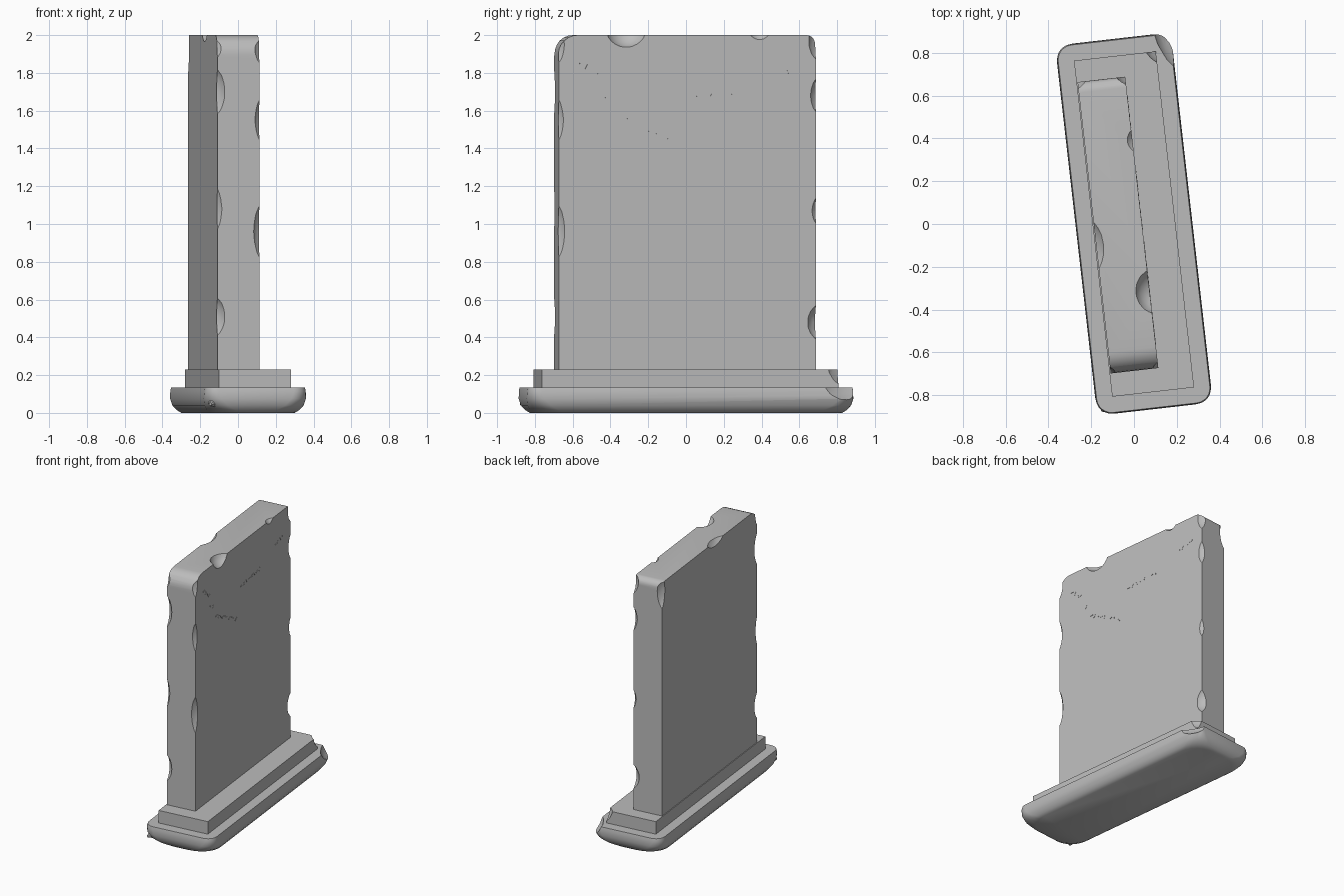
import bpy, bmesh, math
from mathutils import Matrix, Vector

cube = bpy.data.objects.get("Cube")
if cube:
    bpy.data.objects.remove(cube, do_unlink=True)

TURN = Matrix.Rotation(math.radians(6.5), 4, 'Z')
stone = bpy.data.materials.new("grey stone")
stone.use_nodes = True
GREY = (0.5, 0.5, 0.5, 1)
stone.diffuse_color = GREY
stone.node_tree.nodes["Principled BSDF"].inputs["Base Color"].default_value = GREY


def make(name, bm, at=(0, 0)):
    """Turn a bmesh into a stone part in the skewed frame of the monument."""
    bmesh.ops.recalc_face_normals(bm, faces=bm.faces)
    mesh = bpy.data.meshes.new(name)
    bm.to_mesh(mesh)
    bm.free()
    mesh.materials.append(stone)
    ob = bpy.data.objects.new(name, mesh)
    ob.matrix_world = Matrix.Translation((at[0], at[1], 0)) @ TURN
    bpy.context.collection.objects.link(ob)
    return ob


def select(ob):
    bpy.ops.object.select_all(action='DESELECT')
    ob.select_set(True)
    bpy.context.view_layer.objects.active = ob


def add_ball(bm, centre, scale):
    m = Matrix.Translation(centre) @ Matrix.Diagonal((*scale, 1))
    bmesh.ops.create_icosphere(bm, subdivisions=3, radius=1, matrix=m)


def carve(ob, bm, at=(0, 0)):
    """Cut the balls in bm out of ob."""
    cutter = make("chip_cutter", bm, at)
    cutter.hide_render = True
    bpy.context.view_layer.update()
    mod = ob.modifiers.new("chips", 'BOOLEAN')
    mod.operation, mod.solver, mod.object = 'DIFFERENCE', 'EXACT', cutter
    mod.use_self = True
    select(ob)
    bpy.ops.object.modifier_apply(modifier=mod.name)
    bpy.data.objects.remove(cutter, do_unlink=True)


def smooth(ob, angle):
    select(ob)
    bpy.ops.object.shade_smooth_by_angle(angle=math.radians(angle))


def rounded(hx, hy, r, steps=6):
    """Outline of a rounded rectangle."""
    pts = []
    for k, (sx, sy) in enumerate([(1, 1), (-1, 1), (-1, -1), (1, -1)]):
        for i in range(steps + 1):
            a = math.pi / 2 * (k + i / steps)
            pts.append((sx * (hx - r) + r * math.cos(a), sy * (hy - r) + r * math.sin(a)))
    return pts


# Worn base: stacked outlines that tuck in towards the ground
bm = bmesh.new()
rings = []
for z, inset, r in [(0, .045, .17), (.015, .025, .14), (.04, .008, .11),
                    (.075, 0, .085), (.115, .002, .07), (.135, .006, .07)]:
    rings.append([bm.verts.new((x, y, z)) for x, y in rounded(.272 - inset, .87 - inset, r)])
for low, high in zip(rings, rings[1:]):
    for i in range(len(low)):
        j = (i + 1) % len(low)
        bm.faces.new((low[i], low[j], high[j], high[i]))
bm.faces.new(rings[0][::-1])
bm.faces.new(rings[-1])
base = make("worn_base", bm)
bm = bmesh.new()
add_ball(bm, (.37, .95, .17), (.19, .3, .15))
for side, y in [(1, .05), (1, -.5), (-1, .3), (-1, -.4)]:
    add_ball(bm, (side * .3, y, -.03), (.06, .12, .07))
carve(base, bm)
smooth(base, 35)

# Broken spur at one corner of the base
bm = bmesh.new()
spur = Matrix.Translation((-.225, -.82, .055)) @ Vector((-.6, -1, -.25)).to_track_quat('Z', 'Y').to_matrix().to_4x4()
bmesh.ops.create_cone(bm, cap_ends=True, segments=7, radius1=.05, radius2=.008, depth=.08, matrix=spur)
make("base_spur", bm)

# Plinth step
bm = bmesh.new()
bmesh.ops.create_cube(bm, size=1, matrix=Matrix.Translation((0, 0, .18)) @ Matrix.Diagonal((.385, 1.58, .1, 1)))
plinth = make("plinth_step", bm)
bm = bmesh.new()
add_ball(bm, (.285, .89, .26), (.17, .19, .17))
carve(plinth, bm)
smooth(plinth, 30)

# Upright slab with rounded shoulders
HX, HY, TOP = .112, .685, 2
CENTRE = (-.075, -.005)
bm = bmesh.new()
profile = [(-HY, .2), (HY, .2)]
for side, r in [(1, .05), (-1, .1)]:
    arc = [(side * (HY - r + r * math.cos(a)), TOP - r + r * math.sin(a))
           for a in (math.pi / 2 * i / 6 for i in range(7))]
    profile += arc if side > 0 else arc[::-1]
face = bm.faces.new([bm.verts.new((-HX, y, z)) for y, z in profile])
ext = bmesh.ops.extrude_face_region(bm, geom=[face])
bmesh.ops.translate(bm, vec=(2 * HX, 0, 0), verts=[v for v in ext["geom"] if isinstance(v, bmesh.types.BMVert)])
slab = make("upright_slab", bm, CENTRE)


def reach(s, r=.1):
    """Ball offset that bites a distance s into both faces, and its stretch."""
    h = (math.sqrt(2 * r * r - s * s) - s) / 2
    return h, 1 / math.sqrt(1 - 2 * h * h / (r * r))


bm = bmesh.new()
# Chips down the upright edges: side x, side y, height, half length, bite
for sx, sy, z, half, s in [
        (1, -1, 1.55, .11, .025), (1, -1, .96, .14, .032),
        (-1, -1, 1.7, .12, .04), (-1, -1, 1.08, .11, .024), (-1, -1, .51, .1, .04),
        (1, 1, 1.68, .09, .03), (1, 1, 1.07, .07, .022), (1, 1, .48, .09, .045),
        (-1, 1, 1.93, .13, .04), (1, 1, 1.97, .1, .04),
        (1, -1, 1.95, .1, .03), (-1, -1, 1.97, .09, .03)]:
    h, k = reach(s)
    add_ball(bm, (sx * (HX + h), sy * (HY + h), z), (.1, .1, half * k))
# Chips along the top edges: side x, position, half length, bite
for sx, y, half, s in [(1, -.327, .1, .065), (1, .384, .05, .025), (-1, -.083, .11, .035)]:
    h, k = reach(s)
    add_ball(bm, (sx * (HX + h), y, TOP + h), (.1, half * k, .1))
carve(slab, bm, CENTRE)
smooth(slab, 30)

# Faint scratches scattered over the broad face
bm = bmesh.new()
for y0, z0, y1, z1, count in [(-.56, 1.85, -.49, 1.79, 4), (-.46, 1.7, -.43, 1.68, 2),
                              (-.38, 1.59, -.1, 1.45, 10), (-.02, 1.67, .24, 1.69, 8),
                              (.46, 1.78, .58, 1.81, 4)]:
    for i in range(count):
        t = i / (count - 1)
        y, z = y0 + (y1 - y0) * t, z0 + (z1 - z0) * t
        m = (Matrix.Translation((HX, y, z)) @ Matrix.Rotation(i * 1.1, 4, 'X')
             @ Matrix.Diagonal((.003, .028, .007, 1)))
        bmesh.ops.create_cube(bm, size=1, matrix=m)
make("face_scratches", bm, CENTRE)
